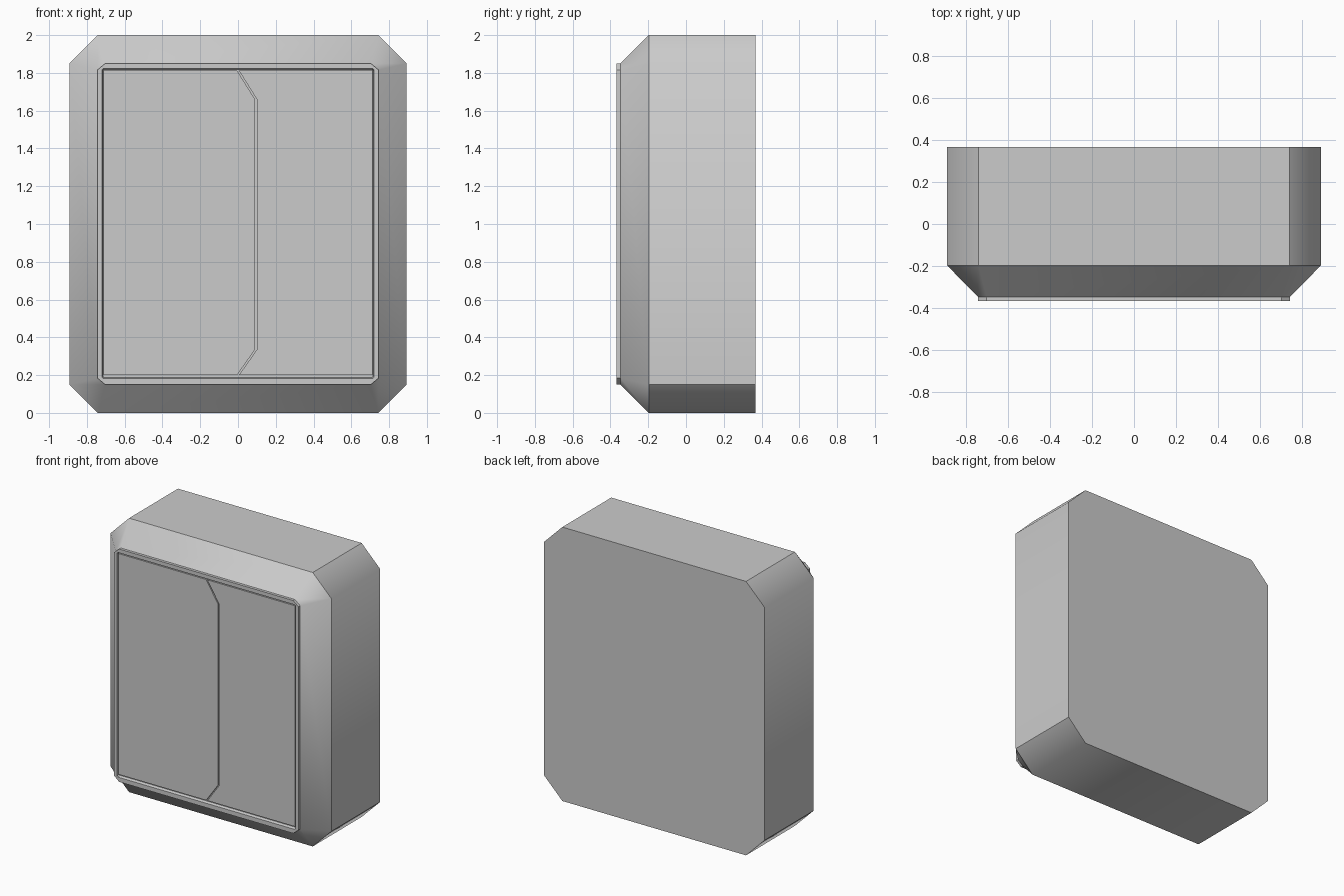
import bpy, bmesh

if "Cube" in bpy.data.objects:
    bpy.data.objects.remove(bpy.data.objects["Cube"])


def octagon(hw, z0, z1, cx, cz, y):
    """Chamfered rectangle in the xz plane at depth y."""
    return [(-hw + cx, y, z0), (hw - cx, y, z0), (hw, y, z0 + cz), (hw, y, z1 - cz),
            (hw - cx, y, z1), (-hw + cx, y, z1), (-hw, y, z1 - cz), (-hw, y, z0 + cz)]


def loft(name, rings, caps=True):
    """Bridge successive outlines; optionally close both ends."""
    bm = bmesh.new()
    loops = [[bm.verts.new(p) for p in ring] for ring in rings]
    n = len(rings[0])
    for a, b in zip(loops, loops[1:]):
        for i in range(n):
            j = (i + 1) % n
            bm.faces.new((a[i], a[j], b[j], b[i]))
    if caps:
        bm.faces.new(loops[0])
        bm.faces.new(loops[-1])
    bmesh.ops.recalc_face_normals(bm, faces=bm.faces)
    mesh = bpy.data.meshes.new(name)
    bm.to_mesh(mesh)
    bm.free()
    obj = bpy.data.objects.new(name, mesh)
    bpy.context.collection.objects.link(obj)
    return obj


# Main housing: octagonal box with a bevel towards the front
BACK, SHOULDER, FACE = 0.367, -0.197, -0.347
body = loft("housing", [octagon(0.892, 0, 2, 0.15, 0.15, BACK),
                        octagon(0.892, 0, 2, 0.15, 0.15, SHOULDER),
                        octagon(0.745, 0.15, 1.85, 0.042, 0.035, FACE)])

# Soft shading around the sides, crisp at the rims and selected corners
bm = bmesh.new()
bm.from_mesh(body.data)
for f in bm.faces:
    f.smooth = len(f.verts) == 4
for e in bm.edges:
    a, b = (v.co for v in e.verts)
    rim = abs(a.y - b.y) < 1e-4
    side = min(a.y, b.y) > SHOULDER - 0.01
    e.smooth = not (rim or (side and (a.z > 1.95 or abs(a.z - 0.15) < 0.01)))
bm.to_mesh(body.data)
bm.free()

# Raised door frame, a closed ring
loft("door_frame", [octagon(0.745, 0.15, 1.85, 0.042, 0.035, FACE + 0.005),
                    octagon(0.745, 0.15, 1.85, 0.042, 0.035, -0.367),
                    octagon(0.72, 0.182, 1.822, 0.006, 0.006, -0.367),
                    octagon(0.715, 0.19, 1.816, 0.006, 0.006, FACE + 0.005)], caps=False)

# Two door panels separated by a narrow bent seam
LOW, HIGH, GAP = 0.2, 1.812, 0.005
seam = [(0.0, LOW), (0.095, 0.335), (0.095, 1.66), (0.0, HIGH)]
for name, side in (("left_door", -1), ("right_door", 1)):
    outline = [(x + side * GAP, z) for x, z in seam]
    outline += [(side * 0.712, HIGH), (side * 0.712, LOW)]
    loft(name, [[(x, y, z) for x, z in outline] for y in (FACE + 0.005, -0.361)])
